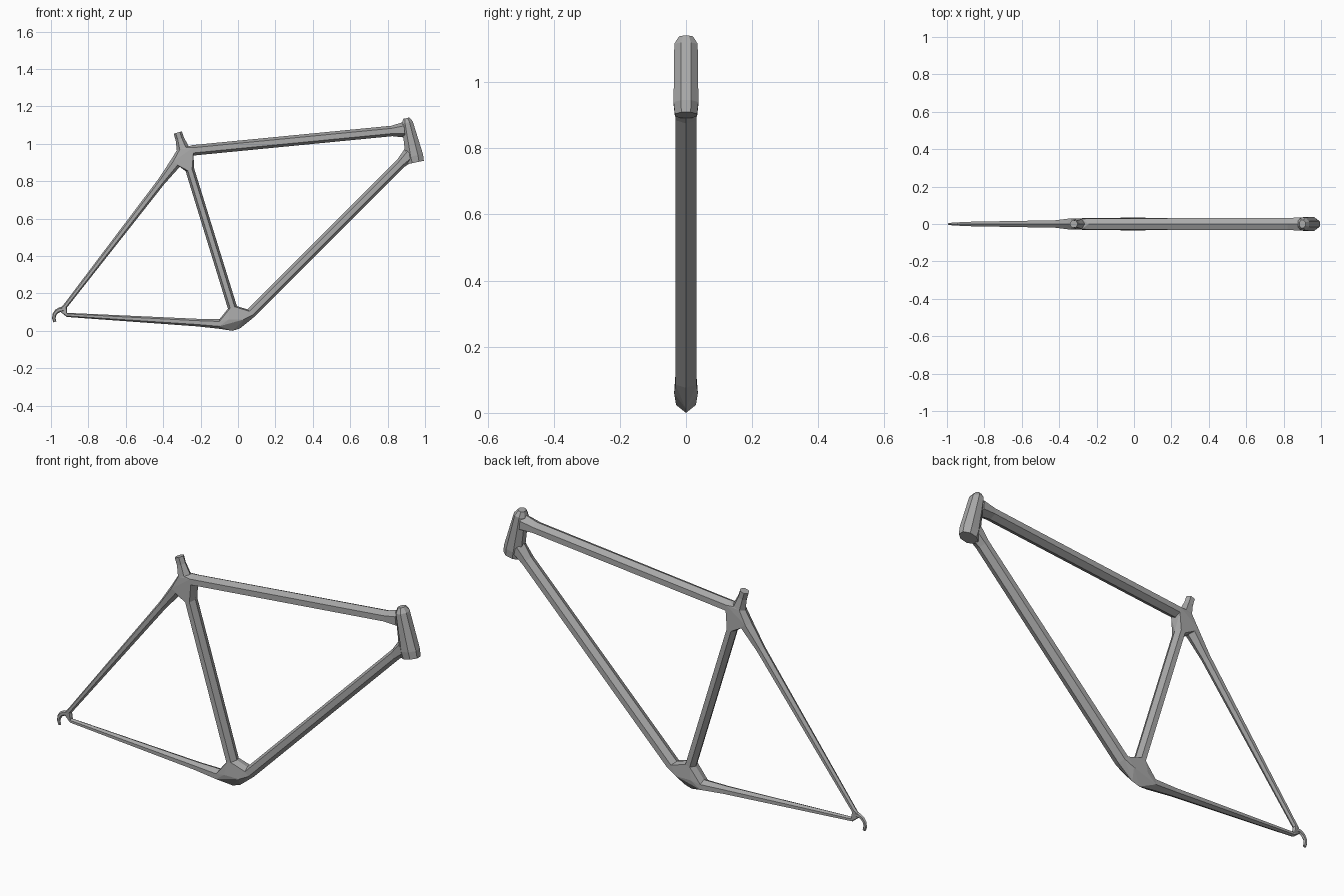
import bpy, bmesh
from math import cos, sin, pi, radians
from mathutils import Vector

cube = bpy.data.objects.get("Cube")
if cube:
    bpy.data.objects.remove(cube)

grey = bpy.data.materials.new("frame grey")
grey.use_nodes = True
colour = [0.4] * 3 + [1]
grey.diffuse_color = colour
grey.node_tree.nodes["Principled BSDF"].inputs["Base Color"].default_value = colour


def point(x, z):
    return Vector((x, 0, z))


def polygon(sides, turn):
    """Regular section of unit half width, as (in-plane, sideways) offsets."""
    angles = [turn + 2 * pi * i / sides for i in range(sides)]
    widest = max(sin(a) for a in angles)
    return [(cos(a), sin(a) / widest) for a in angles]


ridged = polygon(6, 0)
flat_fronted = polygon(8, pi / 8)


def finish(name, bm):
    bmesh.ops.recalc_face_normals(bm, faces=bm.faces)
    mesh = bpy.data.meshes.new(name)
    bm.to_mesh(mesh)
    bm.free()
    mesh.materials.append(grey)
    obj = bpy.data.objects.new(name, mesh)
    bpy.context.collection.objects.link(obj)


def loft(name, path, heights, widths, section):
    """Skin a section along a path in the centre plane; return the end rings."""
    bm = bmesh.new()
    rings = []
    last = len(path) - 1
    for k, centre in enumerate(path):
        along = (path[min(k + 1, last)] - path[max(k - 1, 0)]).normalized()
        across = point(-along.z, along.x)
        rings.append([bm.verts.new(centre + across * u * heights[k]
                                   + Vector((0, v * widths[k], 0)))
                      for u, v in section])
    for a, b in zip(rings, rings[1:]):
        for i in range(len(section)):
            bm.faces.new((a[i - 1], a[i], b[i], b[i - 1]))
    bm.faces.new(rings[0])
    bm.faces.new(rings[-1])
    ends = [[v.co.copy() for v in ring] for ring in (rings[0], rings[-1])]
    finish(name, bm)
    return ends


def tube(name, start, end, height, width, profile=((0, 1), (1, 1)), section=ridged):
    """Straight tapered tube; profile lists (position, swelling) along it."""
    path, heights, widths = [], [], []
    for t, swell in profile:
        path.append(start.lerp(end, t))
        heights.append(swell * (height[0] + t * (height[1] - height[0])))
        widths.append(min(swell, 1.1) * (width[0] + t * (width[1] - width[0])))
    return loft(name, path, heights, widths, section)


def lug(name, rings, extra=()):
    """Solid joint wrapped around the tube ends that meet in it."""
    bm = bmesh.new()
    for co in sum(rings, list(extra)):
        bm.verts.new(co)
    hull = bmesh.ops.convex_hull(bm, input=bm.verts)
    spare = {g for g in hull["geom_interior"] + hull["geom_unused"]
             if isinstance(g, bmesh.types.BMVert)}
    bmesh.ops.delete(bm, geom=list(spare), context="VERTS")
    bmesh.ops.dissolve_limit(bm, angle_limit=radians(3), verts=bm.verts, edges=bm.edges)
    finish(name, bm)


# Main triangle, with the two front tubes flaring into the head tube
into_head = ((0, 1), (0.94, 1), (1, 1.5))
top_front, _ = tube("top_tube", point(-0.24, 0.965), point(0.89, 1.075),
                    (0.028, 0.028), (0.03, 0.032), into_head)
down_low, _ = tube("down_tube", point(0.07, 0.095), point(0.92, 0.945),
                   (0.027, 0.027), (0.032, 0.031), into_head)
seat_top, seat_low = tube("seat_tube", point(-0.257, 0.86), point(-0.03, 0.125),
                          (0.024, 0.025), (0.031, 0.031))

# Head tube, pinched at the crown and widening towards the lower cup
tube("head_tube", point(0.9, 1.137), point(0.95, 0.9), (0.03, 0.055), (0.035, 0.038),
     ((0, 0.6), (0.1, 1), (0.85, 1), (1, 0.88)), flat_fronted)

# Single tapered rear stays
stay_top, stay_end = tube("seat_stay", point(-0.335, 0.895), point(-0.925, 0.13),
                          (0.03, 0.012), (0.029, 0.011),
                          ((0, 1), (0.13, 0.75), (1, 1)))
chain_front, chain_end = tube("chain_stay", point(-0.1, 0.037), point(-0.915, 0.085),
                              (0.026, 0.011), (0.03, 0.011),
                              ((0, 1), (0.15, 0.85), (1, 1)))

# Seat post stub
_, post_low = tube("seat_post", point(-0.322, 1.06), point(-0.295, 0.975),
                   (0.023, 0.034), (0.02, 0.026), ((0, 1), (0.4, 0.85), (1, 1)))

# Joints
lug("seat_lug", [top_front, seat_top, stay_top, post_low])
lug("bottom_bracket", [down_low, seat_low, chain_front],
    [Vector((x, y, 0.06)) for x in (-0.05, 0.03) for y in (-0.036, 0.036)]
    + [point(-0.03, 0), point(0.01, 0.012)])
lug("dropout", [stay_end, chain_end], [point(-0.96, 0.11)])

# Hooked hanger behind the dropout
hook = [radians(a) for a in range(80, 220, 26)]
taper = [1 - 0.08 * k for k in range(len(hook))]
loft("hanger", [point(-0.94 + 0.045 * cos(a), 0.07 + 0.045 * sin(a)) for a in hook],
     [0.014 * t for t in taper], [0.008 * t for t in taper], ridged)
